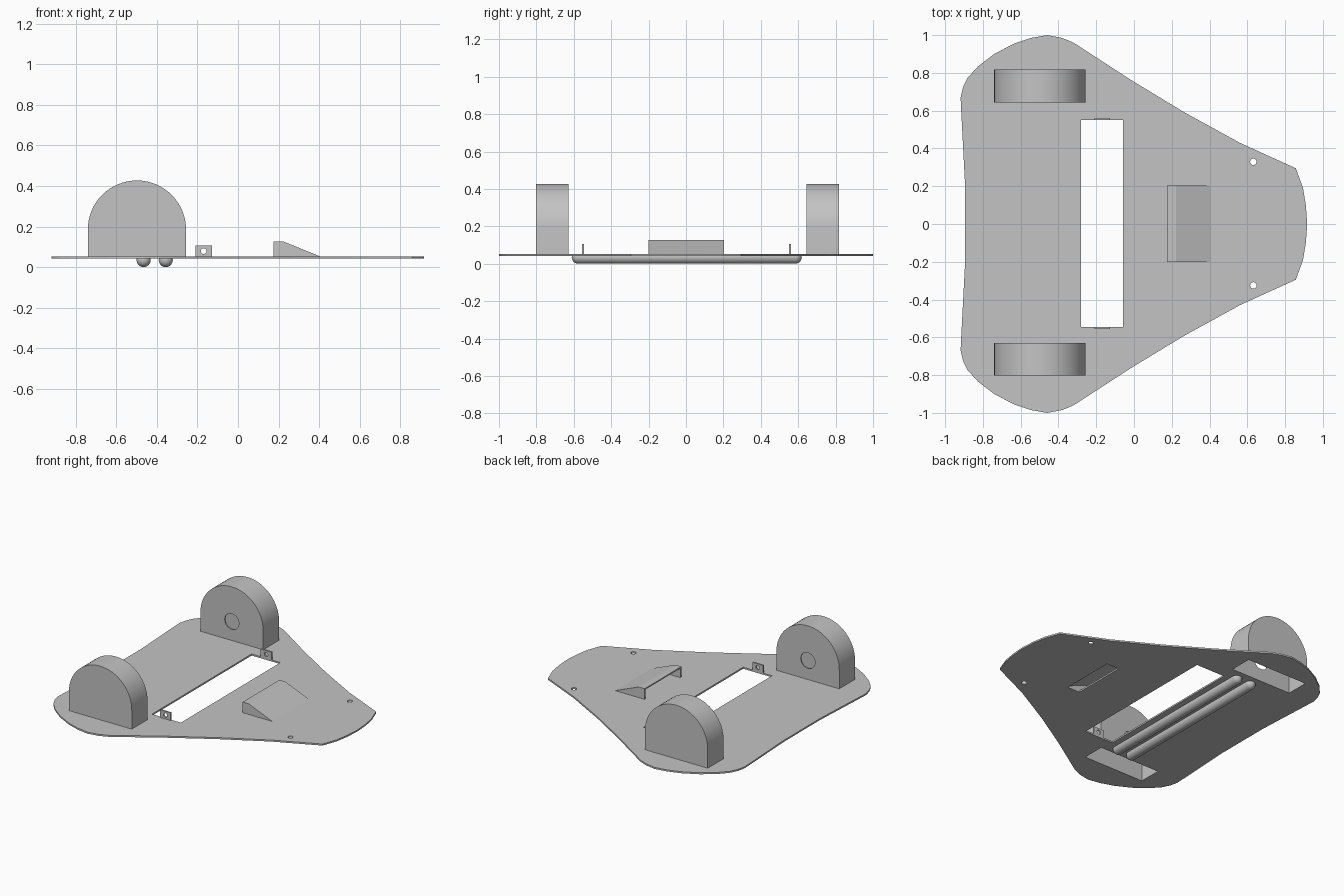
import bpy, bmesh, math
from mathutils import Matrix

cube = bpy.data.objects.get("Cube")
if cube:
    bpy.data.objects.remove(cube, do_unlink=True)

grey = bpy.data.materials.new("plain grey")
grey.use_nodes = True
grey.diffuse_color = (0.55, 0.55, 0.55, 1)
grey.node_tree.nodes["Principled BSDF"].inputs["Base Color"].default_value = (0.55, 0.55, 0.55, 1)

BOTTOM, TOP = 0.042, 0.053   # plate faces
WALL = 0.009                 # shell thickness


def finish(name, bm):
    bmesh.ops.recalc_face_normals(bm, faces=bm.faces)
    mesh = bpy.data.meshes.new(name)
    bm.to_mesh(mesh)
    bm.free()
    mesh.materials.append(grey)
    obj = bpy.data.objects.new(name, mesh)
    bpy.context.collection.objects.link(obj)
    return obj


def prism(name, points, lo, hi, axis="z"):
    """Extrude an outline along z (points are x, y) or along y (points are x, z)."""
    bm = bmesh.new()
    place = (lambda a, b: (a, b, lo)) if axis == "z" else (lambda a, b: (a, lo, b))
    face = bm.faces.new([bm.verts.new(place(a, b)) for a, b in points])
    moved = bmesh.ops.extrude_face_region(bm, geom=[face])["geom"]
    step = (0, 0, hi - lo) if axis == "z" else (0, hi - lo, 0)
    bmesh.ops.translate(bm, vec=step, verts=[v for v in moved if isinstance(v, bmesh.types.BMVert)])
    return finish(name, bm)


def circle(a, b, r, n=24):
    return [(a + r * math.cos(2 * math.pi * i / n), b + r * math.sin(2 * math.pi * i / n)) for i in range(n)]


def rect(a0, a1, b0, b1):
    return [(a0, b0), (a1, b0), (a1, b1), (a0, b1)]


def arch(cx, cz, r, base, n=32):
    arc = [(cx + r * math.cos(math.pi * i / n), cz + r * math.sin(math.pi * i / n)) for i in range(n + 1)]
    return [(cx + r, base)] + arc + [(cx - r, base)]


def activate(obj):
    bpy.ops.object.select_all(action="DESELECT")
    obj.select_set(True)
    bpy.context.view_layer.objects.active = obj


def cut(obj, cutter):
    activate(obj)
    mod = obj.modifiers.new("cut", "BOOLEAN")
    mod.operation = "DIFFERENCE"
    mod.solver = "EXACT"
    mod.object = cutter
    bpy.ops.object.modifier_apply(modifier=mod.name)
    bpy.data.objects.remove(cutter, do_unlink=True)


def smooth(obj):
    activate(obj)
    bpy.ops.object.shade_smooth_by_angle(angle=math.radians(30))


# Base plate: half outline mirrored across y
half = [(0.917, 0), (0.91, 0.1), (0.895, 0.19), (0.857, 0.295), (0.56, 0.43), (0.26, 0.595),
        (-0.02, 0.765), (-0.32, 0.96), (-0.38, 0.985), (-0.46, 1.0), (-0.545, 0.985),
        (-0.635, 0.955), (-0.74, 0.9), (-0.825, 0.835), (-0.88, 0.775), (-0.905, 0.725),
        (-0.918, 0.67), (-0.916, 0.62), (-0.894, 0.2)]
outline = half + [(x, -y) for x, y in reversed(half[1:])]
plate = prism("base_plate", outline, BOTTOM, TOP)

# Long slot, air opening under the scoop, and two small nose holes
for shape in (rect(-0.28, -0.058, -0.546, 0.55), rect(0.29, 0.385, -0.19, 0.195),
              circle(0.632, 0.329, 0.017), circle(0.632, -0.325, 0.017)):
    cut(plate, prism("cutter", shape, 0, 0.1))

# Hollow wheel housings, open below, with an axle hole in the inner wall
WX, WZ, WR = -0.498, 0.185, 0.242
for side, y0, y1 in (("left", 0.643, 0.818), ("right", -0.803, -0.629)):
    cavity = arch(WX, WZ, WR - WALL, 0)
    cut(plate, prism("cutter", rect(WX - WR + WALL, WX + WR - WALL, y0 + WALL, y1 - WALL), 0, 0.1))
    housing = prism("wheel_housing_" + side, arch(WX, WZ, WR, TOP), y0, y1, "y")
    cut(housing, prism("cutter", cavity, y0 + WALL, y1 - WALL, "y"))
    inner = y0 if y0 > 0 else y1
    cut(housing, prism("cutter", circle(WX, WZ, 0.055), inner - 0.03, inner + 0.03, "y"))
    smooth(housing)

# Pierced tabs at the slot ends
for side, y0, y1 in (("left", 0.55, 0.562), ("right", -0.557, -0.546)):
    tab = prism("slot_tab_" + side, rect(-0.21, -0.128, BOTTOM + 0.002, 0.106), y0, y1, "y")
    cut(tab, prism("cutter", circle(-0.169, 0.079, 0.014), y0 - 0.02, y1 + 0.02, "y"))

# Sloped scoop, open toward the slot
scoop = prism("air_scoop", [(0.176, TOP), (0.176, 0.127), (0.222, 0.127), (0.404, TOP)], -0.2, 0.204, "y")
cut(scoop, prism("cutter", [(0.15, 0.03), (0.15, 0.118), (0.22, 0.118), (0.385, TOP), (0.385, 0.03)],
                 -0.2 + WALL, 0.204 - WALL, "y"))

# Half-round runners with rounded ends under the plate
R = 0.035
for side, x in (("outer", -0.465), ("inner", -0.356)):
    bm = bmesh.new()
    bmesh.ops.create_uvsphere(bm, u_segments=24, v_segments=13, radius=R,
                              matrix=Matrix.Rotation(math.pi / 2, 4, "X"))
    for v in bm.verts:
        v.co.y += math.copysign(0.615 - R, v.co.y) + 0.004
        v.co.x += x
        v.co.z += R
    bmesh.ops.bisect_plane(bm, geom=bm.verts[:] + bm.edges[:] + bm.faces[:],
                           plane_co=(0, 0, BOTTOM + 0.002), plane_no=(0, 0, 1), clear_outer=True)
    bmesh.ops.holes_fill(bm, edges=[e for e in bm.edges if e.is_boundary])
    smooth(finish("runner_" + side, bm))
